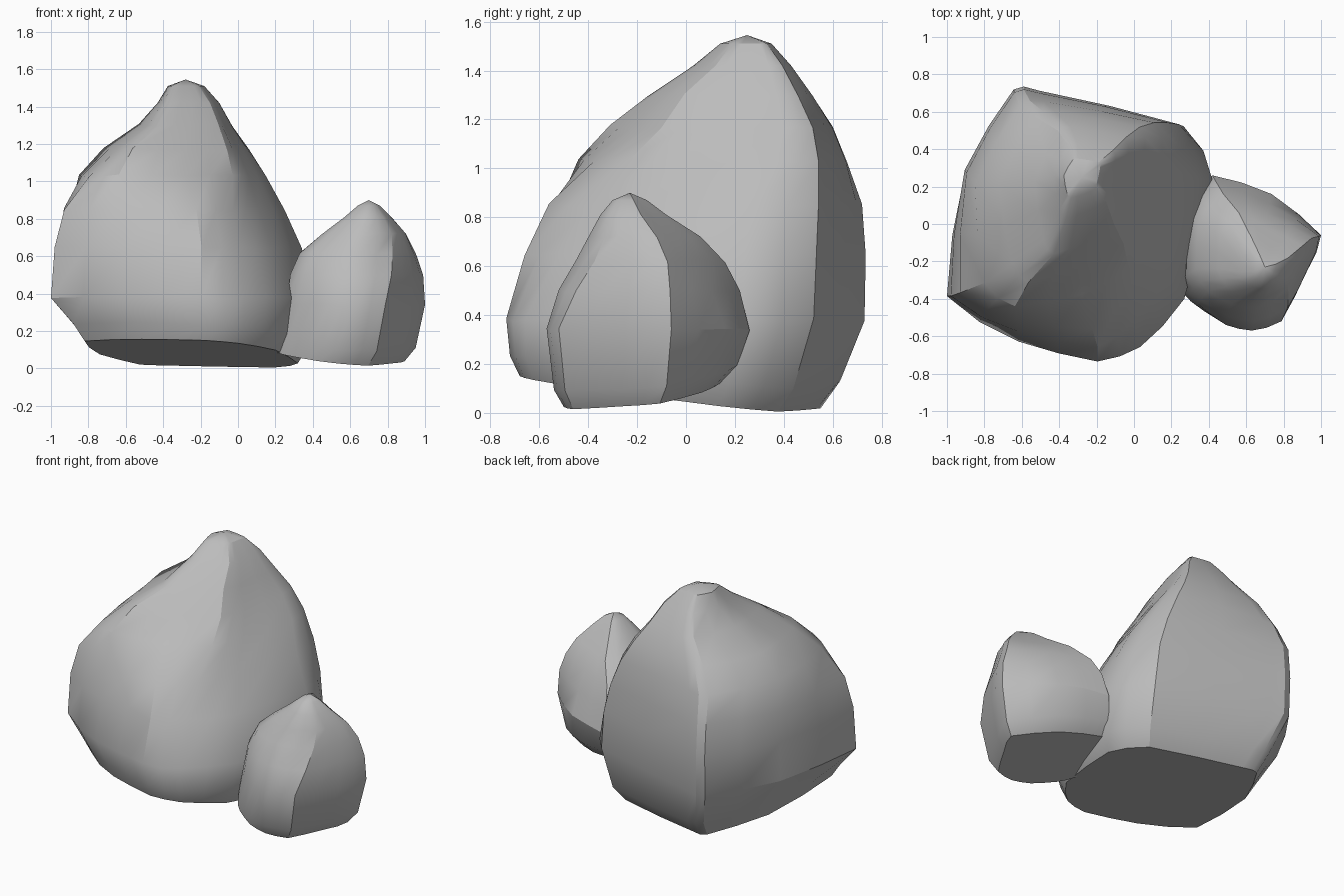
import bpy
import bmesh
import math
import random
from mathutils import Vector

random.seed(4)
cube = bpy.data.objects.get("Cube")
if cube:
    bpy.data.objects.remove(cube, do_unlink=True)

stone = bpy.data.materials.new("grey stone")
stone.use_nodes = True
colour = (0.5, 0.5, 0.5, 1)
stone.diffuse_color = colour
stone.node_tree.nodes["Principled BSDF"].inputs["Base Color"].default_value = colour


def rounded(outline, tension=0.25):
    """Add one spline point between each pair of outline corners."""
    points = [Vector(p) for p in outline]
    count = len(points)
    result = []
    for i, here in enumerate(points):
        before, after = points[i - 1], points[(i + 1) % count]
        beyond = points[(i + 2) % count]
        tangent_here = (after - before) * tension
        tangent_after = (beyond - here) * tension
        result.append(here)
        result.append((here + after) / 2 + (tangent_here - tangent_after) / 8)
    return result


def normalised(points):
    """Fit an outline into the unit square."""
    xs, ys = [p.x for p in points], [p.y for p in points]
    width, depth = max(xs) - min(xs), max(ys) - min(ys)
    return [Vector(((p.x - min(xs)) / width, (p.y - min(ys)) / depth)) for p in points]


def shape_at(z, shapes):
    """Blend the outlines on either side of a height."""
    result = shapes[0][1]
    for (low, lower), (high, upper) in zip(shapes, shapes[1:]):
        if z > low:
            blend = min(1, (z - low) / (high - low))
            result = normalised([a.lerp(b, blend) for a, b in zip(lower, upper)])
    return result


def make_rock(name, outlines, sections, peak, roughness):
    """Loft height-keyed outlines; sections hold height, x and y tilt, x and y range."""
    shapes = [(z, normalised(rounded(outline))) for z, outline in outlines]
    bm = bmesh.new()
    rings = []
    for level, (z, tilt_x, tilt_y, x_min, x_max, y_min, y_max) in enumerate(sections):
        chipped = 0 < level < len(sections) - 2
        ring = []
        for u, v in shape_at(z, shapes):
            x = x_min + u * (x_max - x_min)
            y = y_min + v * (y_max - y_min)
            chip = random.uniform(-roughness, roughness) if chipped else 0
            ring.append(bm.verts.new((x, y, max(0, z + tilt_x * x + tilt_y * y + chip))))
        rings.append(ring)

    # Flat underside, side walls and pointed crown
    count = len(rings[0])
    bm.faces.new(list(reversed(rings[0])))
    for lower, upper in zip(rings, rings[1:]):
        for i in range(count):
            j = (i + 1) % count
            bm.faces.new((lower[i], lower[j], upper[j], upper[i]))
    tip = bm.verts.new(peak)
    for i in range(count):
        bm.faces.new((rings[-1][i], rings[-1][(i + 1) % count], tip))
    bmesh.ops.recalc_face_normals(bm, faces=bm.faces)

    mesh = bpy.data.meshes.new(name)
    bm.to_mesh(mesh)
    bm.free()
    mesh.materials.append(stone)
    rock = bpy.data.objects.new(name, mesh)
    bpy.context.collection.objects.link(rock)
    bpy.ops.object.select_all(action="DESELECT")
    rock.select_set(True)
    bpy.context.view_layer.objects.active = rock
    bpy.ops.object.shade_smooth_by_angle(angle=math.radians(28))


# Tall rock: broad foot, front cut back above the shoulder, peak off centre
large_foot = [
    (-1, -.37), (-.62, -.62), (-.2, -.73), (.03, -.66), (.27, -.4),
    (.42, .25), (.26, .54), (-.5, .73), (-.64, .73), (-.9, .3)]
large_waist = [
    (-.94, -.36), (-.6, -.52), (-.2, -.59), (-.03, -.42), (.12, -.2),
    (.27, .25), (.2, .54), (-.5, .71), (-.63, .72), (-.88, .3)]
large_shoulder = [
    (-.72, -.27), (-.62, -.38), (-.3, -.28), (-.04, -.15), (.02, .05),
    (.09, .4), (.06, .54), (-.46, .63), (-.58, .6), (-.8, .2)]
make_rock(
    "large_rock",
    [(.35, large_foot), (.8, large_waist), (1.12, large_shoulder)],
    [(.06, -.05, -.12, -.82, .32, -.68, .55),
     (.16, -.05, -.1, -.88, .38, -.72, .63),
     (.38, 0, 0, -1, .42, -.735, .73),
     (.65, 0, 0, -.98, .34, -.66, .735),
     (.85, 0, 0, -.93, .25, -.56, .72),
     (1.03, 0, 0, -.85, .15, -.44, .66),
     (1.17, 0, 0, -.72, .06, -.31, .6),
     (1.3, 0, 0, -.53, -.03, -.16, .52),
     (1.42, 0, 0, -.43, -.1, .03, .43),
     (1.51, 0, 0, -.375, -.18, .14, .35)],
    (-.28, .25, 1.545), .008)

# Small boulder resting against its side
small_foot = [
    (.3, -.3), (.38, -.43), (.52, -.54), (.65, -.57), (.8, -.52),
    (.93, -.25), (1, -.06), (.75, .16), (.45, .26), (.32, .08)]
small_crown = [
    (.31, -.28), (.38, -.45), (.52, -.54), (.68, -.57), (.88, -.45),
    (.96, -.25), (1, -.06), (.73, .1), (.48, .26), (.33, .05)]
make_rock(
    "small_rock",
    [(.35, small_foot), (.7, small_crown)],
    [(.14, -.1, .12, .21, .89, -.5, .14),
     (.21, -.1, .1, .22, .95, -.54, .21),
     (.34, 0, 0, .26, 1, -.57, .26),
     (.5, 0, 0, .28, .99, -.52, .22),
     (.62, 0, 0, .33, .95, -.45, .16),
     (.72, 0, 0, .45, .9, -.4, .06),
     (.81, 0, 0, .57, .82, -.35, -.08),
     (.87, 0, 0, .64, .76, -.3, -.16)],
    (.7, -.23, .9), .006)
